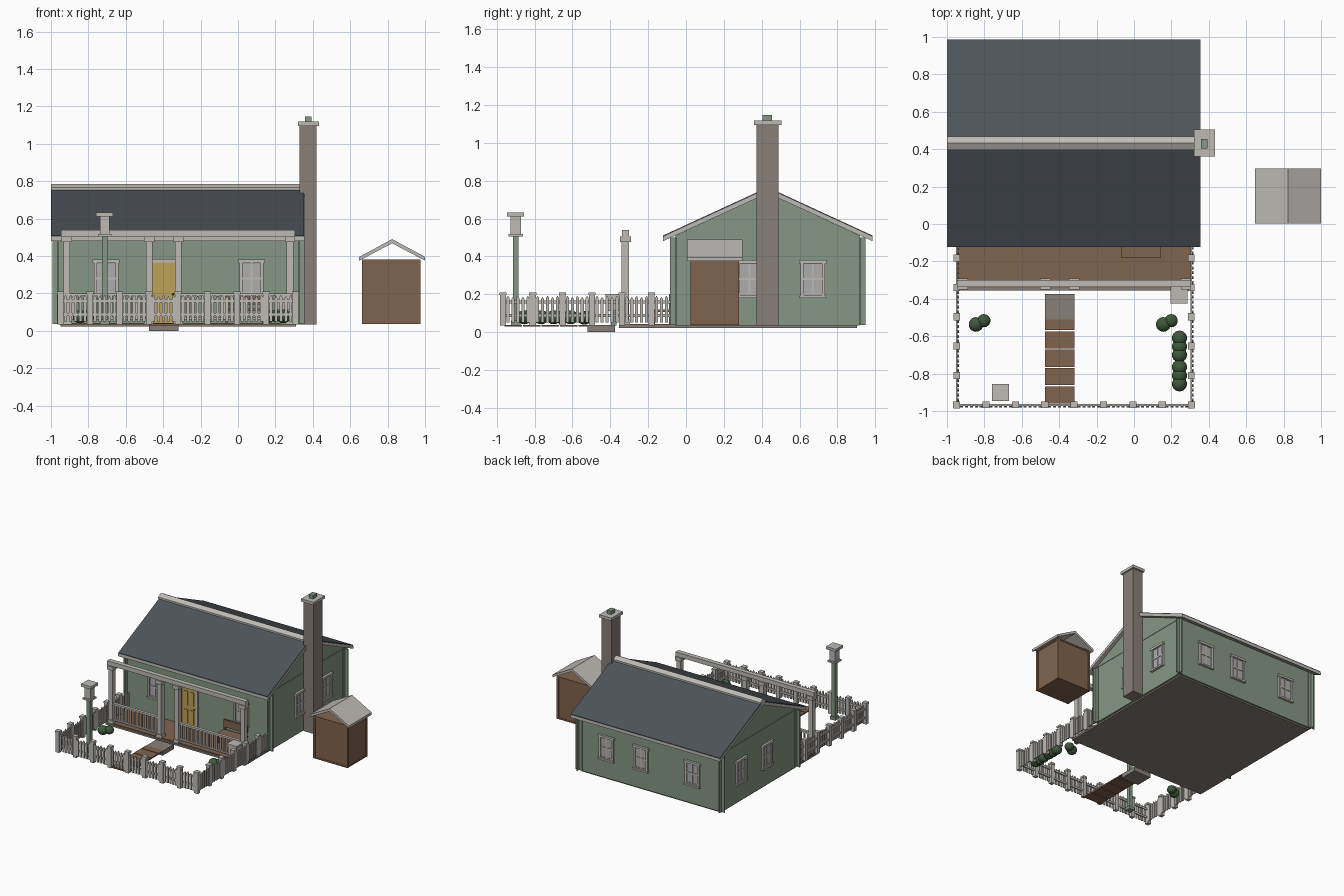
import bpy, bmesh, math
from mathutils import Matrix, Vector

if "Cube" in bpy.data.objects:
    bpy.data.objects.remove(bpy.data.objects["Cube"])


def material(name, r, g, b):
    m = bpy.data.materials.new(name)
    m.use_nodes = True
    m.diffuse_color = (r, g, b, 1)
    m.node_tree.nodes["Principled BSDF"].inputs["Base Color"].default_value = (r, g, b, 1)
    return m


TRIM = material("pale trim", .52, .50, .47)
GREEN = material("sage green", .24, .31, .235)
SLATE = material("slate", .075, .086, .097)
WOOD = material("brown wood", .22, .127, .077)
STONE = material("stone", .25, .215, .19)
YELLOW = material("yellow door", .53, .36, .1)
LEAF = material("leaf green", .05, .1, .045)
GLASS = material("window pane", .42, .42, .42)
IRON = material("dark metal", .06, .05, .045)


class Part:
    """One mesh object made of boxes, prisms and balls."""
    def __init__(self, name, mat, frame=None):
        self.name, self.mat = name, mat
        self.frame = frame or Matrix()
        self.bm = bmesh.new()

    def box(self, x0, x1, y0, y1, z0, z1):
        mid = Vector((x0 + x1, y0 + y1, z0 + z1)) / 2
        size = Matrix.Diagonal((x1 - x0, y1 - y0, z1 - z0, 1))
        bmesh.ops.create_cube(self.bm, size=1, matrix=self.frame @ Matrix.Translation(mid) @ size)
        return self

    def block(self, x, y, w, d, z0, z1):
        return self.box(x - w / 2, x + w / 2, y - d / 2, y + d / 2, z0, z1)

    def prism(self, profile, d0, d1):
        # profile lies in local x and z, extruded along local y
        a = [self.bm.verts.new(self.frame @ Vector((u, d0, z))) for u, z in profile]
        b = [self.bm.verts.new(self.frame @ Vector((u, d1, z))) for u, z in profile]
        self.bm.faces.new(a)
        self.bm.faces.new(b[::-1])
        for i in range(len(a)):
            j = (i + 1) % len(a)
            self.bm.faces.new((a[j], a[i], b[i], b[j]))
        return self

    def ball(self, x, y, z, r):
        m = Matrix.Translation((x, y, z)) @ Matrix.Diagonal((1, 1, .9, 1))
        bmesh.ops.create_uvsphere(self.bm, u_segments=14, v_segments=9, radius=r, matrix=m)
        return self

    def done(self, smooth=False):
        bmesh.ops.recalc_face_normals(self.bm, faces=self.bm.faces)
        for f in self.bm.faces:
            f.smooth = smooth
        me = bpy.data.meshes.new(self.name)
        self.bm.to_mesh(me)
        self.bm.free()
        me.materials.append(self.mat)
        ob = bpy.data.objects.new(self.name, me)
        bpy.context.collection.objects.link(ob)
        return ob


def facing(x, y, degrees):
    return Matrix.Translation((x, y, 0)) @ Matrix.Rotation(math.radians(degrees), 4, "Z")


# House extents and shared levels
L, R, F, B = -.963, .325, -.055, .918
MID, GROUND, EAVE = .432, .037, .505
SIDE = facing(0, 0, 90)          # local x -> y, local y -> -x

# Foundation, walls and trim boards
Part("foundation", STONE).box(-.95, .31, -.355, .905, .022, .036).done()
walls = Part("walls", GREEN, SIDE)
walls.prism([(F, .034), (B, .034), (B, .51), (MID, .735), (F, .51)], -R, -L).done()
boards = Part("wall_boards", GREEN)
for x in (L, R):
    for y in (F, B):
        boards.block(x, y, .008, .06, GROUND, .5).block(x, y, .06, .008, GROUND, .5)
    boards.block(x, MID, .006, B - F, EAVE, EAVE + .004)
boards.done()

# Roof slabs, slate covering and ridge
roof, slates = Part("roof_boards", TRIM, SIDE), Part("roof_slates", SLATE, SIDE)
for s in (-1, 1):
    reach = MID + s * .554
    roof.prism([(reach, .48), (MID, .734), (MID, .758), (reach, .503)], -.355, 1)
    slates.prism([(reach, .503), (MID, .758), (MID, .765), (reach, .51)], -.352, .997)
roof.done()
slates.done()
ridge = [(MID - .036, .752), (MID - .036, .766), (MID, .785), (MID + .036, .766), (MID + .036, .752)]
Part("ridge_cap", TRIM, SIDE).prism(ridge, -.355, 1).done()

# Chimney
Part("chimney", STONE).box(.33, .42, .373, .49, .035, 1.1).done()
Part("chimney_cap", TRIM).box(.32, .432, .36, .505, 1.095, 1.118).done()
Part("chimney_flue", GREEN).box(.358, .394, .405, .455, 1.118, 1.147).done()


# Windows on all four walls
def window(x, y, turn):
    at = facing(x, y, turn)
    Part("window_pane", GLASS, at).box(-.052, .052, -.005, .01, .2, .36).done()
    frame = Part("window_frame", TRIM, at)
    for s in (-1, 1):
        frame.block(s * .057, 0, .016, .03, .19, .365)
    frame.block(0, 0, .145, .036, .362, .38).block(0, 0, .14, .04, .18, .194)
    frame.block(0, 0, .01, .02, .19, .365)
    frame.block(0, 0, .11, .02, .274, .286).block(0, 0, .11, .02, .194, .204)
    frame.done()


for x in (-.705, .072):
    window(x, F, 0)
for x in (-.705, -.24, .072):
    window(x, B, 180)
for y in (.335, .67):
    window(R, y, 90)
    window(L, y, -90)

# Front door
DOOR = -.397
Part("door", YELLOW).block(DOOR, F, .125, .02, GROUND, .365).done()
panels = Part("door_panels", YELLOW)
for s in (-1, 1):
    for z in (.07, .22):
        panels.block(DOOR + s * .027, F, .036, .03, z, z + .11)
panels.done()
Part("door_knob", IRON).ball(DOOR + .05, F - .015, .195, .006).done(True)
casing = Part("door_casing", TRIM).block(DOOR, F, .17, .036, .365, .385)
for s in (-1, 1):
    casing.block(DOOR + s * .071, F, .016, .03, GROUND, .365)
casing.done()

# Porch deck, posts, beam and railing
Part("porch_deck", WOOD).box(-.945, .305, -.34, F, .03, .042).done()
POSTS, PY = (-.915, -.475, -.32, .278), -.32
posts = Part("porch_posts", TRIM)
for x in POSTS:
    posts.block(x, PY, .036, .04, GROUND, EAVE)
    posts.block(x, PY, .055, .058, .475, EAVE).block(x, PY, .048, .05, GROUND, .065)
posts.done()
Part("porch_beam", TRIM).box(-.947, .305, -.338, -.3, EAVE, .54).done()
railing = Part("porch_railing", TRIM)
for a, b in (POSTS[:2], POSTS[2:]):
    railing.box(a, b, PY - .012, PY + .012, .185, .2).box(a, b, PY - .008, PY + .008, .06, .072)
    n = round((b - a) / .035)
    for i in range(1, n):
        railing.block(a + (b - a) * i / n, PY, .012, .012, .07, .187)
railing.done()

# Porch bench
bench = Part("bench", WOOD).box(-.07, .145, -.18, -.08, .105, .118).box(-.07, .145, -.09, -.078, .14, .2)
for x in (-.06, .135):
    for y in (-.17, -.084):
        bench.block(x, y, .014, .012, .04, .11 if y < -.1 else .2)
bench.done()

# Step and plank path
Part("front_step", STONE).box(-.475, -.318, -.52, -.375, 0, .036).done()
path = Part("plank_path", WOOD)
for i in range(5):
    y = -.96 + i * .098
    path.box(-.475, -.318, y, min(y + .092, -.51), .028, .038)
path.done()

# Picket fence on three sides
STEP = .157


def fence(name, frame, spans, length, out):
    p = Part(name, TRIM, frame)
    for z in (.08, .15):
        p.box(0, length, -.005, .005, z, z + .016)
    for i in range(spans + 1):
        x = i * STEP
        if x <= length + .01:
            p.block(x, 0, .032, .03, .035, .195).block(x, 0, .038, .036, .195, .21)
        for k in range(1, 6):
            u = x + k * STEP / 6
            if u < length:
                tip = .186 + .006 * (k % 2)
                shape = [(u - .008, .05), (u + .008, .05), (u + .008, tip - .012), (u, tip), (u - .008, tip - .012)]
                p.prism(shape, out * .005, out * .013)
    p.done()


fence("front_fence", facing(-.948, -.967, 0), 8, 8 * STEP, -1)
fence("left_fence", facing(.306, -.967, 90), 5, .91, -1)
fence("right_fence", facing(-.948, -.967, 90), 5, .91, -1)

# Lamp post
LX, LY = -.713, -.9
Part("lamp_post", GREEN).block(LX, LY, .03, .03, .035, .505).block(LX, LY, .05, .05, .035, .06).done()
lamp = Part("lamp_head", TRIM).block(LX, LY, .072, .076, .505, .518)
lamp.block(LX, LY, .052, .054, .518, .61).block(LX, LY, .09, .09, .61, .632).done()

# Letter box by the porch
Part("box_post", GREEN).block(.24, -.382, .03, .03, .035, .12).done()
Part("letter_box", TRIM).block(.24, -.382, .075, .075, .11, .185).block(.24, -.382, .09, .088, .185, .2).done()

# Bushes and hedge
for name, x in (("right_bush", -.845), ("left_bush", .157)):
    Part(name, LEAF).ball(x, -.537, .075, .04).ball(x + .042, -.517, .08, .036).done(True)
hedge = Part("hedge", LEAF)
for start in (-.61, -.765):
    for i in range(3):
        hedge.ball(.243, start - i * .045, .078, .041)
hedge.done(True)

# Shed with open gables
Part("shed_body", WOOD).box(.67, .97, .028, .275, .04, .378).done()
edges = Part("shed_edges", WOOD)
for x in (.673, .967):
    for y in (.032, .271):
        edges.block(x, y, .018, .018, .036, .38)
for z in (.036, .37):
    edges.box(.666, .974, .024, .279, z, z + .012)
edges.done()
shed_roof = Part("shed_roof", TRIM)
for s in (-1, 1):
    reach = .824 + s * .176
    shed_roof.prism([(reach, .375), (.824, .468), (.824, .49), (reach, .395)], .004, .298)
shed_roof.done()
